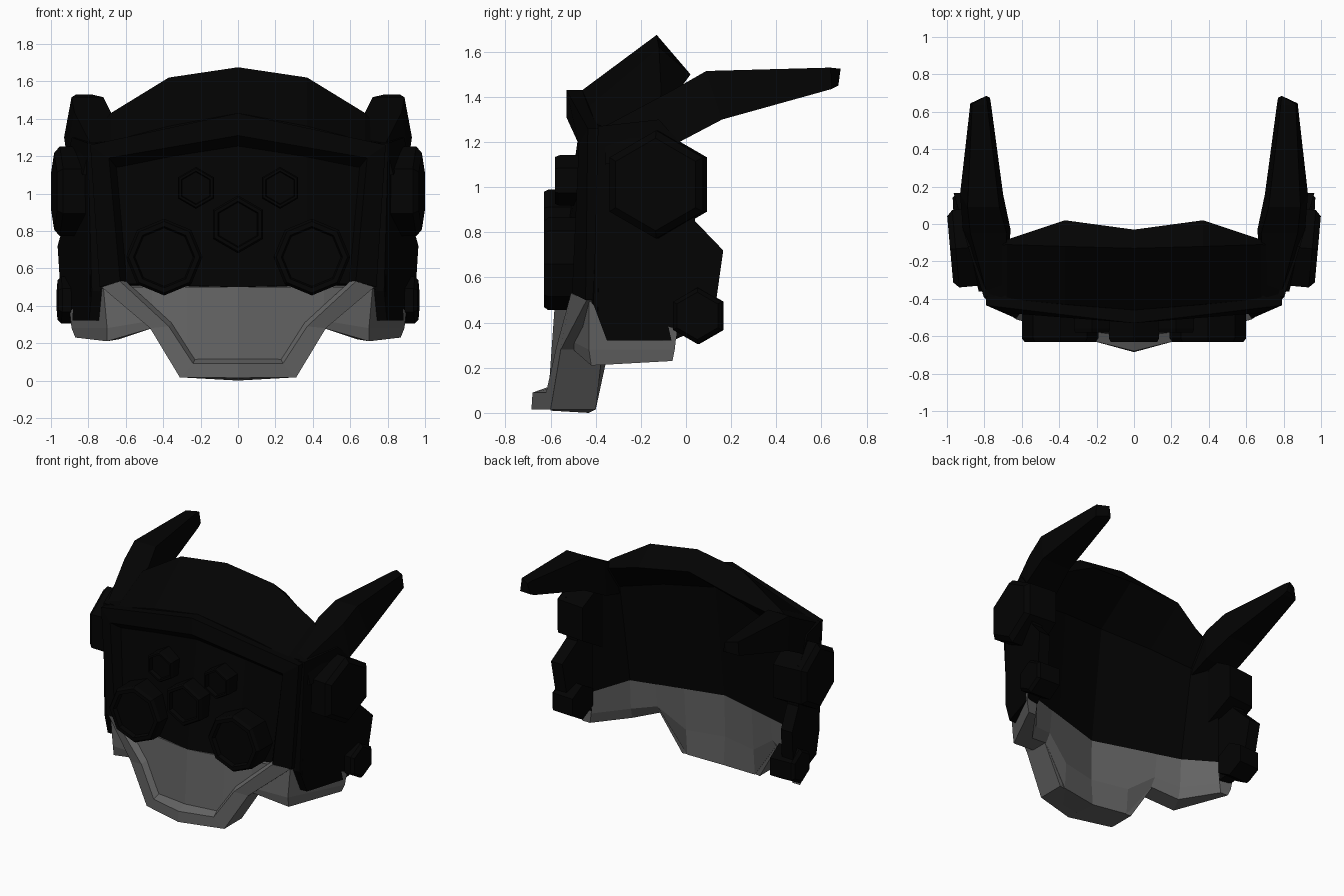
import bpy, bmesh, math
from mathutils import Vector

cube = bpy.data.objects.get("Cube")
if cube:
    bpy.data.objects.remove(cube)


def material(name, value):
    m = bpy.data.materials.new(name)
    m.use_nodes = True
    colour = (value, value, value, 1)
    m.diffuse_color = colour
    m.node_tree.nodes["Principled BSDF"].inputs["Base Color"].default_value = colour
    return m


black = material("black", 0.0009)
grey = material("grey", 0.125)


def loft(name, rings, mat, start=True, end=True, mirror=True):
    """Skin a row of equal-length rings, cap the ends and mirror across x."""
    bm = bmesh.new()
    rows = [[bm.verts.new(p) for p in ring] for ring in rings]
    n = len(rows[0])
    for a, b in zip(rows, rows[1:]):
        for i in range(n):
            j = (i + 1) % n
            bm.faces.new((a[i], a[j], b[j], b[i]))
    if start:
        bm.faces.new(rows[0][::-1])
    if end:
        bm.faces.new(rows[-1])
    bmesh.ops.recalc_face_normals(bm, faces=bm.faces)
    me = bpy.data.meshes.new(name)
    bm.to_mesh(me)
    bm.free()
    me.materials.append(mat)
    ob = bpy.data.objects.new(name, me)
    bpy.context.collection.objects.link(ob)
    if mirror:
        ob.modifiers.new("Mirror", 'MIRROR').use_clip = True
    return ob


def disc(name, centre, axis, sides, profile, mirror=True):
    """Many-sided boss along an axis; profile is (radius, distance)."""
    axis = Vector(axis).normalized()
    side = axis.cross(Vector((0, 0, 1))).normalized()
    up = side.cross(axis)
    rings = []
    for r, d in profile:
        ring = []
        for k in range(sides):
            t = 2 * math.pi * k / sides
            ring.append(Vector(centre) + axis * d + (up * math.cos(t) + side * math.sin(t)) * r)
        rings.append(ring)
    return loft(name, rings, black, mirror=mirror)


def at(x, *yz):
    return [(x, y, z) for y, z in yz]


# Helmet body: ribs from the middle to the side, face, dome and inner wall
loft("helmet_body", [
    at(0, (-.58, .5), (-.47, 1.28), (-.46, 1.43), (-.13, 1.675), (-.03, 1.55), (-.34, 1.32), (-.44, .5)),
    at(.37, (-.515, .51), (-.44, 1.23), (-.43, 1.36), (-.12, 1.62), (.02, 1.5), (-.27, 1.27), (-.335, .505)),
    [(.68, -.44, .52), (.68, -.40, 1.18), (.68, -.40, 1.28), (.68, -.11, 1.43),
     (.67, -.08, 1.38), (.67, -.20, 1.2), (.63, -.26, .51)],
    at(.79, (-.39, .45), (-.38, 1.18), (-.37, 1.27), (-.12, 1.31), (-.06, 1.25), (-.06, 1.14), (-.06, .46)),
], black, start=False)


def rim_ring(outer, inner, foot, front, slope, foot_y, back):
    """Frame section: flat front from outer to inner, then a chamfer to the foot."""
    (xo, zo), (xi, zi), (xf, zf) = outer, inner, foot
    return [(xo, back, zo), (xo, front + slope, zo), (xi, front, zi),
            (xf, foot_y, zf), (xf, back, zf)]


# Raised frame around the face
loft("face_frame", [
    rim_ring((0, 1.43), (0, 1.31), (0, 1.25), -.53, 0, -.47, -.42),
    rim_ring((.79, 1.26), (.69, 1.19), (.65, 1.14), -.475, .04, -.41, -.36),
    rim_ring((.74, .5), (.63, .53), (.59, .53), -.505, .06, -.45, -.38),
], black, start=False)

# Lower jaw with swept-back cheek flaps
loft("jaw", [
    at(0, (-.58, .5), (-.61, .08), (-.60, .01), (-.43, 0), (-.445, .2), (-.44, .5)),
    at(.27, (-.535, .5), (-.57, .08), (-.56, .02), (-.40, .015), (-.385, .2), (-.363, .505)),
    at(.46, (-.49, .5), (-.51, .32), (-.50, .28), (-.37, .28), (-.33, .34), (-.309, .508)),
    [(.72, -.43, .5), (.70, -.43, .28), (.70, -.42, .21), (.64, -.30, .22), (.63, -.27, .3), (.63, -.26, .51)],
    [(.90, -.04, .37), (.89, -.05, .28), (.87, -.06, .23), (.81, -.06, .23), (.80, -.06, .3), (.79, -.06, .46)],
], grey, start=False)
loft("jaw_frame", [
    rim_ring((0, .015), (0, .09), (0, .115), -.68, -.005, -.61, -.45),
    rim_ring((.31, .015), (.24, .09), (.23, .115), -.62, .02, -.57, -.40),
    rim_ring((.47, .28), (.37, .29), (.355, .31), -.575, .02, -.53, -.37),
    rim_ring((.73, .5), (.63, .53), (.61, .54), -.51, .07, -.46, -.38),
], grey, start=False)

# Side plates follow a slanted plane
outline = [(-.41, .48), (-.35, .32), (-.06, .32), (.12, .40), (.165, .72), (.04, .85),
           (.05, 1.15), (-.03, 1.2), (-.12, 1.3), (-.39, 1.27)]


def slanted(offset):
    return [(.915 + .31 * y + .02 * (z - .8) + offset, y, z) for y, z in outline]


loft("side_plate", [slanted(-.09), slanted(0)], black)

# Ear bosses, passing through the side plates
disc("ear_boss", (.983, -.135, 1.012), (1, -.09, 0), 6,
     [(.24, -.24), (.24, -.03), (.205, 0)])
disc("lower_ear_boss", (.965, .05, .43), (1, -.05, 0), 6,
     [(.125, -.18), (.125, -.02), (.105, 0)])


# Horns sweeping back from above the ears
def horn_ring(top, bottom, xi, xo, taper=.04):
    (yt, zt), (yb, zb) = top, bottom
    return [(xi, yb, zb), (xo, yb, zb), (xo - taper, yt, zt), (xi + .02, yt, zt)]


loft("horn", [
    horn_ring((-.36, 1.27), (-.36, 1.1), .68, .83),
    horn_ring((-.05, 1.435), (-.03, 1.2), .66, .915),
    horn_ring((.09, 1.515), (.16, 1.3), .70, .93),
    horn_ring((.64, 1.53), (.645, 1.435), .765, .875, .01),
    horn_ring((.685, 1.525), (.675, 1.45), .77, .80, .01),
], black)


# Face lenses with recessed middles
def lens(name, x, z, r, front, sides, mirror=True):
    disc(name, (x, front, z), (0, -1, 0), sides,
         [(r, -.17), (r, -.02), (r * .93, 0), (r * .8, 0), (r * .76, -.03)], mirror)


lens("large_lens", .395, .66, .205, -.63, 8)
lens("centre_lens", 0, .835, .155, -.63, 6, mirror=False)
lens("small_lens", .225, 1.03, .112, -.58, 6)
